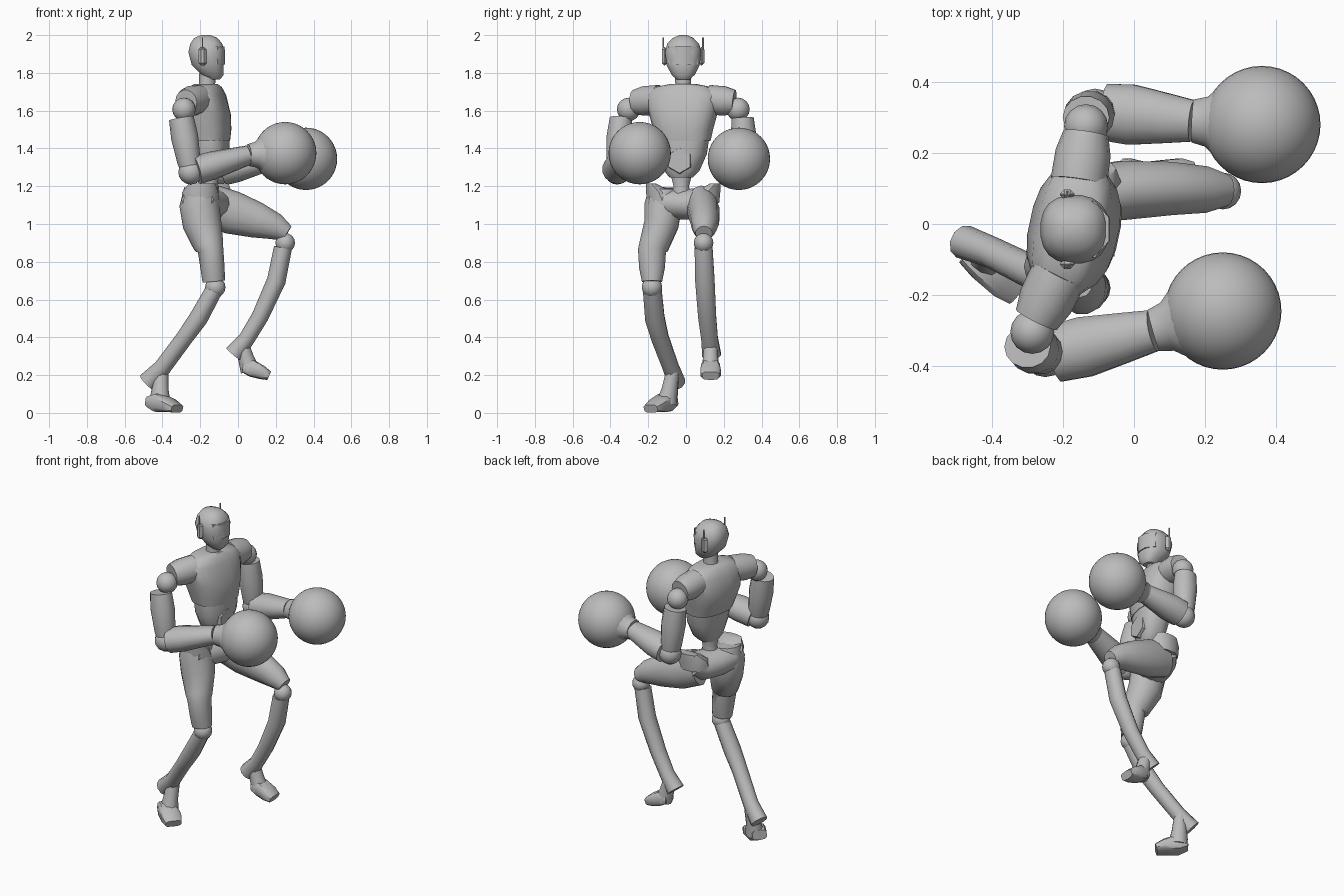
import bpy, bmesh, math
from mathutils import Vector

cube = bpy.data.objects.get("Cube")
if cube:
    bpy.data.objects.remove(cube, do_unlink=True)

grey = bpy.data.materials.new("plain grey")
grey.use_nodes = True
grey.diffuse_color = (0.5, 0.5, 0.5, 1)
grey.node_tree.nodes["Principled BSDF"].inputs["Base Color"].default_value = grey.diffuse_color

UP = Vector((0, 0, 1))
Y = Vector((0, 1, 0))
TORSO_SIDE = Vector((0.21, 0.98, 0))


def finish(name, bm, angle=40):
    bmesh.ops.recalc_face_normals(bm, faces=bm.faces)
    mesh = bpy.data.meshes.new(name)
    bm.to_mesh(mesh)
    bm.free()
    mesh.materials.append(grey)
    obj = bpy.data.objects.new(name, mesh)
    bpy.context.collection.objects.link(obj)
    bpy.ops.object.select_all(action='DESELECT')
    obj.select_set(True)
    bpy.context.view_layer.objects.active = obj
    bpy.ops.object.shade_smooth_by_angle(angle=math.radians(angle))


def loft(name, rings, side=Y, axis=None, sides=14, power=2.0):
    """Skin oval rings (x, y, z, half width along side, half depth)."""
    bm = bmesh.new()
    pts = [Vector(r[:3]) for r in rings]
    loops = []
    for i, r in enumerate(rings):
        t = axis or (pts[min(i + 1, len(pts) - 1)] - pts[max(i - 1, 0)]).normalized()
        depth = t.cross(side).normalized()
        wide = depth.cross(t).normalized()
        loop = []
        for k in range(sides):
            a = 2 * math.pi * (k + 0.5) / sides
            c, s = math.cos(a), math.sin(a)
            u = math.copysign(abs(c) ** (2 / power), c) * r[3]
            v = math.copysign(abs(s) ** (2 / power), s) * r[4]
            loop.append(bm.verts.new(pts[i] + wide * u + depth * v))
        loops.append(loop)
    for a, b in zip(loops, loops[1:]):
        for k in range(sides):
            j = (k + 1) % sides
            bm.faces.new((a[k], a[j], b[j], b[k]))
    bm.faces.new(loops[0])
    bm.faces.new(loops[-1])
    finish(name, bm)


def ball(name, centre, radius, detail=16):
    bm = bmesh.new()
    bmesh.ops.create_uvsphere(bm, u_segments=detail * 2, v_segments=detail, radius=radius)
    bmesh.ops.translate(bm, verts=bm.verts, vec=centre)
    finish(name, bm)


def block(name, centre, size, bevel):
    bm = bmesh.new()
    bmesh.ops.create_cube(bm, size=1)
    bmesh.ops.scale(bm, verts=bm.verts, vec=size)
    bmesh.ops.translate(bm, verts=bm.verts, vec=centre)
    bmesh.ops.bevel(bm, geom=bm.edges[:], offset=bevel, segments=1, affect='EDGES')
    finish(name, bm, 25)


# Head, wrap-around visor, ear pads and antennae
HY = -0.015
loft("head", [(-0.13, HY, 1.765, .035, .035), (-0.135, HY, 1.79, .062, .06),
              (-0.16, HY, 1.84, .088, .085), (-0.167, HY, 1.91, .097, .097),
              (-0.168, HY, 1.955, .085, .085), (-0.17, HY, 1.985, .055, .062),
              (-0.17, HY, 2.0, .02, .025)], axis=UP, sides=20, power=2.4)
loft("visor", [(-0.135, HY, 1.845, .086, .072), (-0.137, HY, 1.94, .086, .072)],
     axis=UP, sides=8)
loft("neck", [(-0.165, HY, 1.66, .055, .055), (-0.165, HY, 1.72, .042, .042),
              (-0.16, HY, 1.8, .045, .045)], axis=UP)
for s, label in ((1, "left"), (-1, "right")):
    block(label + "_ear_pad", (-0.188, HY + s * .098, 1.888), (.042, .028, .098), .013)
    block(label + "_antenna", (-0.188, HY + s * .105, 1.95), (.007, .009, .076), .002)

# Torso
loft("chest", [(-0.17, HY, 1.74, .075, .062), (-0.172, HY, 1.725, .15, .078),
               (-0.175, HY, 1.685, .2, .1), (-0.17, HY, 1.58, .18, .126),
               (-0.158, HY, 1.5, .158, .118), (-0.15, HY, 1.44, .145, .103)],
     side=TORSO_SIDE, axis=UP, sides=20, power=2.5)
loft("abdomen", [(-0.145, HY, 1.45, .137, .095), (-0.14, -.02, 1.37, .13, .09),
                 (-0.14, -.022, 1.28, .092, .074), (-0.14, -.025, 1.245, .06, .055)],
     side=TORSO_SIDE, axis=UP, sides=16, power=2.5)
loft("belly_plate", [(-0.1, -.03, 1.335, .075, .075), (-0.05, -.035, 1.335, .066, .066)],
     sides=6)
loft("waist", [(-0.15, -.025, 1.27, .06, .05), (-0.15, -.025, 1.2, .042, .042),
               (-0.155, -.025, 1.12, .06, .06)], axis=UP)

# Arms: shoulder cap, ball, upper arm, elbow, forearm, cuff and glove
ARMS = {
    "right": dict(root=(-.21, -.14, 1.66), cap=(-.275, -.27, 1.645), arm=(-.3, -.345, 1.56),
                  elbow=(-.25, -.365, 1.275), wrist=(.055, -.3, 1.365), glove=(.25, -.245, 1.375)),
    "left": dict(root=(-.155, .12, 1.66), cap=(-.135, .255, 1.645), arm=(-.135, .3, 1.56),
                 elbow=(-.11, .315, 1.27), wrist=(.165, .29, 1.335), glove=(.36, .28, 1.345)),
}
for label, p in ARMS.items():
    p = {k: Vector(v) for k, v in p.items()}
    mid = p["root"].lerp(p["cap"], .6)
    loft(label + "_shoulder", [(*p["root"], .078, .08), (*mid, .08, .078),
                               (*p["cap"], .066, .064)], side=UP)
    ball(label + "_shoulder_ball", p["cap"].lerp(p["arm"], .45), .062, 8)
    loft(label + "_upper_arm", [(*p["arm"], .06, .066),
                                (*p["arm"].lerp(p["elbow"], .35), .07, .072),
                                (*p["arm"].lerp(p["elbow"], .8), .062, .062),
                                (*p["elbow"], .05, .05)])
    ball(label + "_elbow", p["elbow"], .066, 8)
    start = p["elbow"] + Vector((.03, .0, .01))
    loft(label + "_forearm", [(*start, .082, .076), (*start.lerp(p["wrist"], .3), .087, .075),
                              (*start.lerp(p["wrist"], .7), .072, .062),
                              (*p["wrist"], .06, .052)])
    loft(label + "_glove_cuff", [(*p["wrist"], .062, .058),
                                 (*p["wrist"].lerp(p["glove"], .2), .072, .068),
                                 (*p["wrist"].lerp(p["glove"], .5), .125, .12)])
    ball(label + "_glove", p["glove"], .165, 20)

# Pelvis with a flared crest at each hip
loft("pelvis", [(-.215, -.18, 1.13, .06, .085), (-.2, -.1, 1.11, .085, .105),
                (-.175, -.02, 1.105, .083, .105), (-.14, .06, 1.105, .085, .105),
                (-.12, .13, 1.13, .06, .08)], side=UP)
for label, x, s in (("right", -.2, -1), ("left", -.13, 1)):
    y = HY + s * .105
    loft(label + "_hip_crest", [(x, y, 1.11, .09, .1),
                                (x, y + s * .025, 1.17, .07, .095),
                                (x + .01, y + s * .065, 1.215, .028, .07)],
         axis=UP, sides=10)

# Legs
loft("right_thigh", [(-.2, -.12, 1.19, .08, .085), (-.205, -.12, 1.1, .103, .105),
                     (-.19, -.13, 1.0, .093, .103), (-.155, -.17, .885, .08, .08),
                     (-.145, -.18, .86, .076, .068), (-.135, -.18, .77, .07, .064),
                     (-.128, -.18, .695, .055, .06)])
loft("left_thigh", [(-.14, .08, 1.1, .08, .11), (-.03, .095, 1.06, .085, .115),
                    (.1, .1, 1.02, .077, .095), (.2, .097, .985, .067, .07),
                    (.26, .095, .95, .045, .045)])
ball("right_knee", (-.12, -.18, .665), .054, 8)
ball("left_knee", (.25, .093, .9), .052, 8)
loft("right_shin", [(-.13, -.178, .645, .052, .046), (-.21, -.165, .5, .054, .05),
                    (-.285, -.137, .395, .048, .045), (-.4, -.08, .24, .044, .046),
                    (-.48, -.05, .16, .048, .054)], sides=10)
loft("left_shin", [(.238, .093, .875, .05, .048), (.203, .1, .7, .054, .05),
                   (.117, .112, .51, .05, .045), (.045, .125, .39, .046, .043),
                   (-.022, .135, .31, .052, .053)], sides=10)

# Feet: ankle block and a wedge-shaped sole pointing to the toe
FOOT_SIDE = Vector((.65, .76, 0))
loft("right_ankle", [(-.405, -.07, .22, .038, .035), (-.412, -.085, .13, .042, .045),
                     (-.415, -.1, .05, .055, .06)], sides=10, side=FOOT_SIDE)
loft("right_foot", [(-.465, -.075, .06, .044, .03), (-.42, -.11, .055, .055, .052),
                    (-.36, -.155, .038, .06, .035), (-.322, -.187, .022, .048, .022)],
     side=FOOT_SIDE, sides=10, power=3.5)
loft("left_ankle", [(.025, .13, .36, .038, .035), (.042, .13, .29, .042, .042),
                    (.065, .13, .225, .05, .052)], sides=10)
loft("left_foot", [(.025, .13, .24, .042, .026), (.07, .13, .238, .05, .046),
                   (.13, .13, .212, .056, .036), (.165, .13, .196, .046, .024)],
     sides=10, power=3.5)
